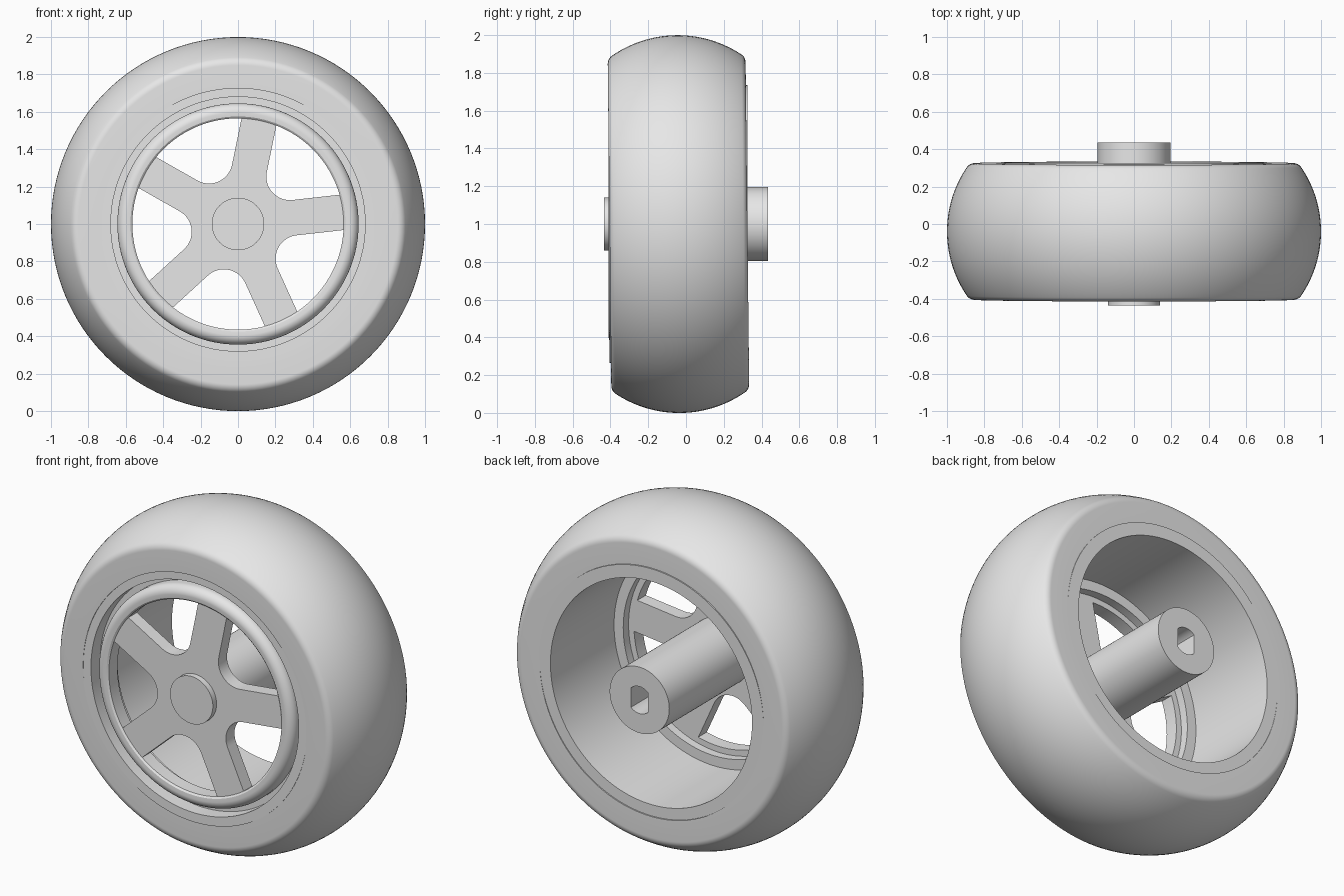
import bpy, bmesh
from math import sin, cos, pi, radians, sqrt, asin

cube = bpy.data.objects.get("Cube")
if cube:
    bpy.data.objects.remove(cube)

grey = bpy.data.materials.new("plain grey")
grey.use_nodes = True
grey.diffuse_color = (0.8, 0.8, 0.8, 1)
grey.node_tree.nodes["Principled BSDF"].inputs["Base Color"].default_value = (0.8, 0.8, 0.8, 1)


def finish(name, bm):
    """Turn a bmesh into an object whose origin sits on the wheel axis."""
    bmesh.ops.remove_doubles(bm, verts=bm.verts, dist=1e-5)
    bmesh.ops.recalc_face_normals(bm, faces=bm.faces)
    mesh = bpy.data.meshes.new(name)
    bm.to_mesh(mesh)
    bm.free()
    mesh.materials.append(grey)
    obj = bpy.data.objects.new(name, mesh)
    obj.location.z = 1
    bpy.context.collection.objects.link(obj)
    return obj


def lathe(name, profile, steps=128):
    """Revolve a closed (radius, y) profile around the y axis."""
    bm = bmesh.new()
    verts = [bm.verts.new((r, y, 0)) for r, y in profile]
    edges = [bm.edges.new((verts[i - 1], verts[i])) for i in range(len(verts))]
    bmesh.ops.spin(bm, geom=verts + edges, cent=(0, 0, 0), axis=(0, 1, 0),
                   angle=2 * pi, steps=steps, use_merge=True)
    # faces left on the axis of a solid collapse to nothing
    bmesh.ops.dissolve_degenerate(bm, dist=1e-5, edges=bm.edges)
    return finish(name, bm)


def prism(name, outline, y0, y1):
    """Extrude an (x, z) outline from y0 to y1."""
    bm = bmesh.new()
    face = bm.faces.new([bm.verts.new((x, y0, z)) for x, z in outline])
    grown = bmesh.ops.extrude_face_region(bm, geom=[face])["geom"]
    bmesh.ops.translate(bm, vec=(0, y1 - y0, 0),
                        verts=[v for v in grown if isinstance(v, bmesh.types.BMVert)])
    return finish(name, bm)


def arc(cx, cy, radius, a0, a1, n):
    return [(cx + radius * cos(a0 + (a1 - a0) * i / n),
             cy + radius * sin(a0 + (a1 - a0) * i / n)) for i in range(n + 1)]


# Tyre: crowned tread with rounded shoulders, leaning very slightly
MID, HALF, CROWN, FILLET = -0.04, 0.365, 0.61, 0.05
swing = asin((HALF - FILLET) / (CROWN - FILLET))
shoulder = 1 - CROWN + (CROWN - FILLET) * cos(swing)
tyre_profile = [(0.73, MID - HALF)]
tyre_profile += arc(shoulder, MID - HALF + FILLET, FILLET, -pi / 2, -swing, 8)
tyre_profile += arc(1 - CROWN, MID, CROWN, -swing, swing, 28)[1:-1]
tyre_profile += arc(shoulder, MID + HALF - FILLET, FILLET, swing, pi / 2, 8)
tyre_profile += [(0.73, MID + HALF)]
tyre = lathe("tyre", tyre_profile)
tyre.rotation_euler.x = 0.011

# Rim: barrel, groove floor and rounded front lip in one section
rim_profile = [(0.735, -0.404), (0.68, -0.404), (0.68, -0.32), (0.645, -0.32)]
rim_profile += arc(0.595, -0.36, 0.05, 0, -pi / 2, 10)
rim_profile += [(0.575, -0.408), (0.565, -0.4), (0.565, -0.32), (0.6, -0.32),
                (0.6, -0.27), (0.66, -0.27), (0.66, 0.325), (0.735, 0.325)]
lathe("rim", rim_profile)

# Spokes: five parallel-sided arms joined by round pockets
ARM, POCKET, REACH = 0.095, 0.126, 0.59
centre = (ARM + POCKET) / sin(radians(36))
outline = []
for k in range(5):
    a = radians(78.4 + 72 * k)
    end = sqrt(REACH ** 2 - ARM ** 2)
    for side in (-ARM, ARM):
        outline.append((end * cos(a) - side * sin(a), end * sin(a) + side * cos(a)))
    b = a + radians(36)
    outline += arc(centre * cos(b), centre * sin(b), POCKET,
                   b + pi + radians(54), b + pi - radians(54), 16)[::-1]
# keep each pocket running from its own arm to the next one
count = len(outline) // 5
ordered = []
for k in range(5):
    part = outline[k * count:(k + 1) * count]
    tail, pocket = part[1], part[2:]
    if (pocket[0][0] - tail[0]) ** 2 + (pocket[0][1] - tail[1]) ** 2 > \
       (pocket[-1][0] - tail[0]) ** 2 + (pocket[-1][1] - tail[1]) ** 2:
        pocket.reverse()
    ordered += part[:2] + pocket
prism("spokes", ordered, -0.4, -0.32)

# Hub: front cap and rear sleeve with a flat-sided bore
prism("hub_cap", arc(0, 0, 0.14, 0, 2 * pi, 64)[:-1], -0.435, -0.39)
sleeve = prism("hub_sleeve", arc(0, 0, 0.195, 0, 2 * pi, 96)[:-1], -0.36, 0.435)
flat = radians(46)
bore_outline = (arc(0, 0, 0.08, flat, pi - flat, 12)
                + arc(0, 0, 0.08, pi + flat, 2 * pi - flat, 12))
bore = prism("bore_cutter", bore_outline, 0.0, 0.5)
bore.hide_render = True

cut = sleeve.modifiers.new("bore", 'BOOLEAN')
cut.operation = 'DIFFERENCE'
cut.solver = 'EXACT'
cut.object = bore
bpy.context.view_layer.update()
bpy.context.view_layer.objects.active = sleeve
bpy.ops.object.modifier_apply(modifier=cut.name)
bpy.data.objects.remove(bore)

# Smooth the curved surfaces and keep the edges crisp
for obj in bpy.context.view_layer.objects:
    obj.select_set(obj.type == 'MESH')
bpy.ops.object.shade_smooth_by_angle(angle=radians(30))
